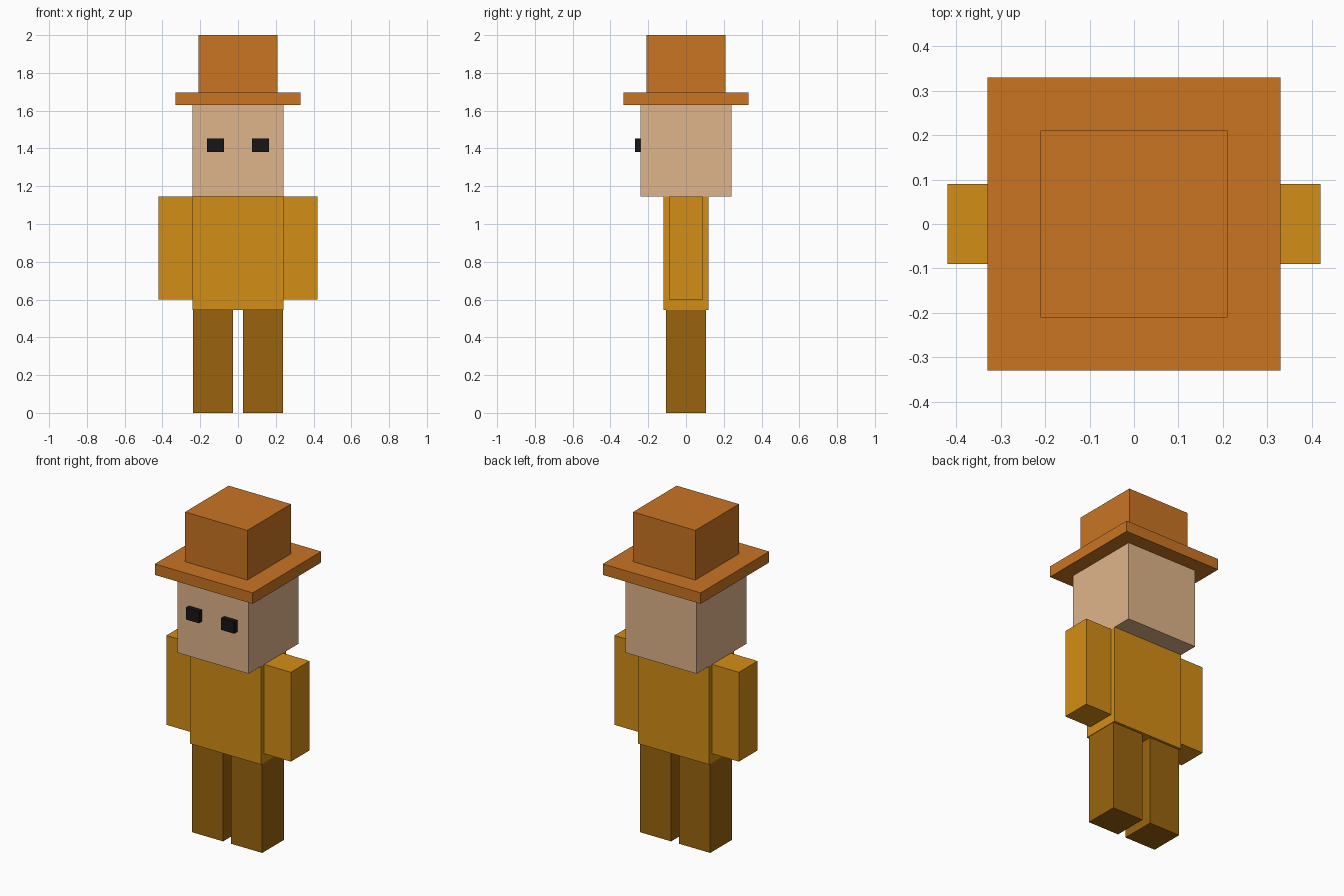
import bpy

if "Cube" in bpy.data.objects:
    bpy.data.objects.remove(bpy.data.objects["Cube"])


def material(name, rgb):
    # sRGB 0-255 to linear diffuse colour
    mat = bpy.data.materials.new(name)
    mat.diffuse_color = [(c / 255) ** 2.2 for c in rgb] + [1.0]
    mat.use_nodes = True
    mat.node_tree.nodes["Principled BSDF"].inputs["Base Color"].default_value = mat.diffuse_color
    return mat


hat_mat = material("hat_orange", (200, 116, 40))
skin_mat = material("skin", (222, 178, 136))
shirt_mat = material("shirt_ochre", (210, 140, 28))
trouser_mat = material("trouser_brown", (152, 100, 22))
eye_mat = material("eye_black", (28, 28, 28))


def box(name, x, y, z, mat):
    # Each axis is given as a (min, max) pair
    bpy.ops.mesh.primitive_cube_add(size=1, location=[(a + b) / 2 for a, b in (x, y, z)])
    ob = bpy.context.object
    ob.name = name
    ob.scale = [b - a for a, b in (x, y, z)]
    bpy.ops.object.transform_apply(location=False, rotation=False, scale=True)
    ob.data.materials.append(mat)
    return ob


def pair(name, x, y, z, mat):
    # Mirrored left and right copies
    box(name + "_left", x, y, z, mat)
    box(name + "_right", (-x[1], -x[0]), y, z, mat)


# Legs
pair("leg", (0.027, 0.237), (-0.105, 0.105), (0, 0.545), trouser_mat)

# Torso and arms
box("torso", (-0.24, 0.24), (-0.12, 0.12), (0.545, 1.145), shirt_mat)
pair("arm", (0.24, 0.42), (-0.09, 0.09), (0.60, 1.145), shirt_mat)

# Head and eyes
box("head", (-0.24, 0.24), (-0.24, 0.24), (1.145, 1.63), skin_mat)
pair("eye", (0.075, 0.163), (-0.27, -0.235), (1.38, 1.452), eye_mat)

# Hat
box("hat_brim", (-0.33, 0.33), (-0.33, 0.33), (1.63, 1.697), hat_mat)
box("hat_crown", (-0.21, 0.21), (-0.21, 0.21), (1.697, 2.0), hat_mat)
